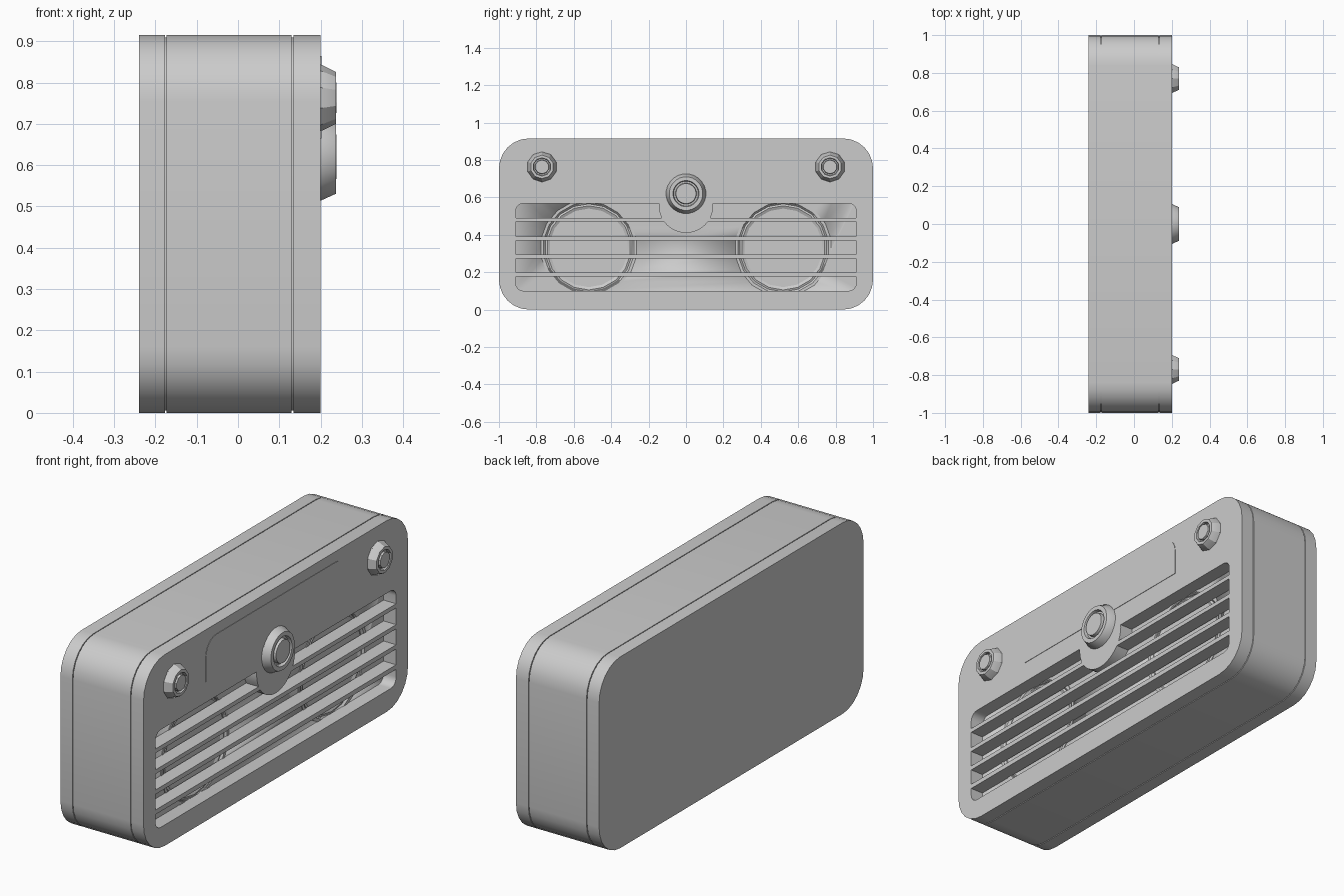
import bpy, bmesh, math
from mathutils import Matrix

if "Cube" in bpy.data.objects:
    bpy.data.objects.remove(bpy.data.objects["Cube"])

H = 0.915          # body height
ZC = H / 2


def rounded(y0, y1, z0, z1, radii, seg=6):
    """Rounded rectangle in (y, z); radii order: low-left, low-right, top-right, top-left."""
    pts = []
    corners = [(y0, z0, 1, 1, 180), (y1, z0, -1, 1, 270), (y1, z1, -1, -1, 0), (y0, z1, 1, -1, 90)]
    for (y, z, sy, sz, a0), r in zip(corners, radii):
        if r == 0:
            pts.append((y, z))
            continue
        for i in range(seg + 1):
            a = math.radians(a0 + 90 * i / seg)
            pts.append((y + sy * r + r * math.cos(a), z + sz * r + r * math.sin(a)))
    return pts


def finish(name, bm, smooth=True):
    bmesh.ops.remove_doubles(bm, verts=bm.verts, dist=1e-5)
    bmesh.ops.recalc_face_normals(bm, faces=bm.faces)
    me = bpy.data.meshes.new(name)
    bm.to_mesh(me)
    bm.free()
    ob = bpy.data.objects.new(name, me)
    bpy.context.collection.objects.link(ob)
    if smooth:
        bpy.ops.object.select_all(action='DESELECT')
        ob.select_set(True)
        bpy.context.view_layer.objects.active = ob
        bpy.ops.object.shade_smooth_by_angle(angle=math.radians(30))
    return ob


def loft(name, rings):
    """Skin equal-length rings of 3D points and cap both ends."""
    bm = bmesh.new()
    vs = [[bm.verts.new(p) for p in r] for r in rings]
    n = len(rings[0])
    for a, b in zip(vs, vs[1:]):
        for i in range(n):
            j = (i + 1) % n
            bm.faces.new((a[i], a[j], b[j], b[i]))
    bm.faces.new(vs[0])
    bm.faces.new(vs[-1])
    return finish(name, bm)


def revolve(name, profile, y, z, sides):
    """Turn a (radius, x) profile around an x-directed axis."""
    rings = []
    for r, x in profile:
        r = max(r, 0.004)
        rings.append([(x, y + r * math.cos(math.tau * (i + .5) / sides),
                       z + r * math.sin(math.tau * (i + .5) / sides)) for i in range(sides)])
    return loft(name, rings)


def plate(name, outlines, x0, x1):
    """Flat plate from closed (y, z) outlines; inner outlines become holes."""
    cu = bpy.data.curves.new(name, 'CURVE')
    cu.dimensions = '2D'
    cu.fill_mode = 'BOTH'
    cu.extrude = (x1 - x0) / 2
    for pts in outlines:
        sp = cu.splines.new('POLY')
        sp.points.add(len(pts) - 1)
        for p, (y, z) in zip(sp.points, pts):
            p.co = (y, z, 0, 1)
        sp.use_cyclic_u = True
    tmp = bpy.data.objects.new(name + "_outline", cu)
    bpy.context.collection.objects.link(tmp)
    bpy.context.view_layer.update()
    me = bpy.data.meshes.new_from_object(tmp.evaluated_get(bpy.context.evaluated_depsgraph_get()))
    bm = bmesh.new()
    bm.from_mesh(me)
    # curve x, y, z become world y, z, x
    bm.transform(Matrix(((0, 0, 1, (x0 + x1) / 2), (1, 0, 0, 0), (0, 1, 0, 0), (0, 0, 0, 1))))
    bpy.data.objects.remove(tmp)
    bpy.data.meshes.remove(me)
    return finish(name, bm)


def body_ring(x, inset):
    return [(x, y, z) for y, z in rounded(-1 + inset, 1 - inset, inset, H - inset, [0.16 - inset] * 4)]


# Main case with two thin seam grooves
case = loft("case", [body_ring(x, i) for x, i in [
    (-.24, 0), (-.177, 0), (-.177, .006), (-.173, .006), (-.173, 0),
    (.130, 0), (.130, .006), (.134, .006)]])

# Speaker wells cut into the case, and speakers
SY, SZ = 0.52, 0.33
for side, s in (("left", -1), ("right", 1)):
    well = revolve("well_cutter", [(.238, .02), (.238, .3)], s * SY, SZ, 18)
    mod = case.modifiers.new("well", 'BOOLEAN')
    mod.operation = 'DIFFERENCE'
    mod.solver = 'EXACT'
    mod.object = well
    bpy.context.view_layer.objects.active = case
    bpy.ops.object.modifier_apply(modifier=mod.name)
    bpy.data.objects.remove(well)
    revolve("speaker_" + side, [
        (.26, .125), (.26, .137), (.245, .137), (.235, .128), (.225, .132),
        (.21, .125), (.075, .045), (.07, .05), (.045, .066), (.0, .07)], s * SY, SZ, 18)

# Grille slots: the two upper ones make room for the round boss under the dial
BZ, BR = 0.555, 0.145


def boss(z):
    return math.sqrt(BR ** 2 - (z - BZ) ** 2)


E = 0.91
slots = [rounded(-E, E, .10, .176, [.04, .04, 0, 0]),
         rounded(-E, E, .198, .273, [0] * 4),
         rounded(-E, E, .294, .37, [0] * 4)]
a = math.acos((BZ - .47) / BR)
arc = [(BR * math.sin(a - 2 * a * i / 12), BZ - BR * math.cos(a - 2 * a * i / 12)) for i in range(13)]
slots.append([(-E, .39), (E, .39), (E, .47)] + arc + [(-E, .47)])
inner = [(-boss(z), z) for z in (.49, .51, .53, .55, .567)]
top_left = [(-E, .49)] + inner + [p for p in rounded(-E, E, .49, .567, [0, 0, 0, .04])[3:]]
slots += [top_left, [(-y, z) for y, z in reversed(top_left)]]

# Front panel with grille openings
plate("front_grille_panel", [rounded(-1, 1, 0, H, [.16] * 4)] + slots, .134, .2)

# Slightly raised dial window
plate("dial_window", [rounded(-.53, .53, .665, .865, [0, 0, .08, .08])], .195, .202)

# Corner knobs and centre dial
for side, s in (("left", -1), ("right", 1)):
    revolve("knob_" + side, [(.081, .197), (.081, .2), (.063, .237), (.049, .237), (.046, .224),
                             (.039, .224), (.037, .239), (0, .239)], s * .77, .763, 10)
revolve("centre_dial", [(.107, .197), (.107, .2), (.09, .237), (.07, .237), (.066, .222),
                        (.057, .222), (.054, .239), (0, .239)], 0, .62, 24)
